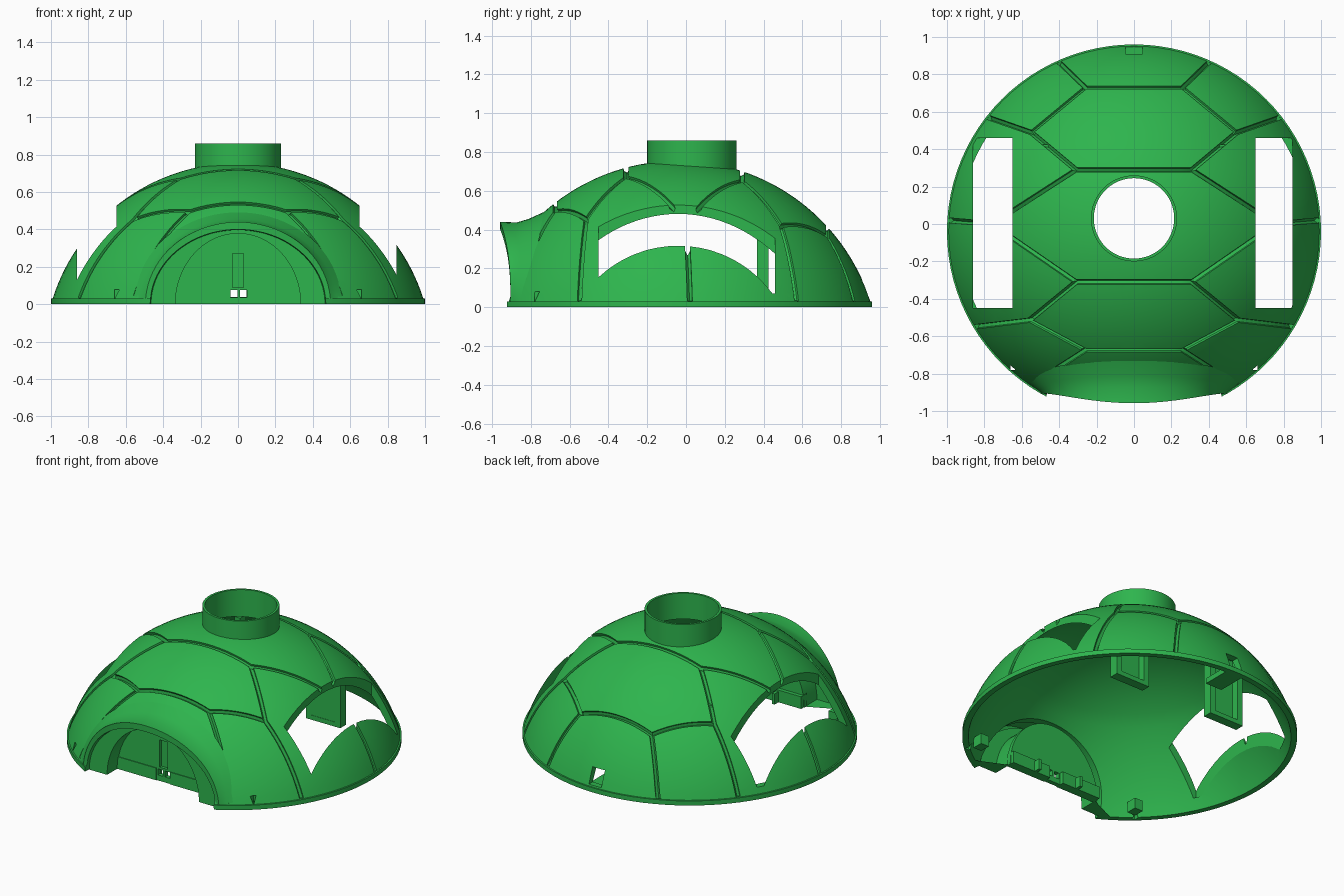
import bpy, bmesh, math
from mathutils import Vector

cube = bpy.data.objects.get("Cube")
if cube:
    bpy.data.objects.remove(cube)

green = bpy.data.materials.new("shell green")
green.use_nodes = True
green.diffuse_color = (0.027, 0.46, 0.075, 1)
green.node_tree.nodes["Principled BSDF"].inputs["Base Color"].default_value = green.diffuse_color

R, SINK, CY = 1.04, 0.285, -0.04      # sphere radius, depth of its centre, y of its axis
scene = bpy.context.scene
cutters = bpy.data.collections.new("cutters")
scene.collection.children.link(cutters)


def make(name, bm, coll=scene.collection):
    bmesh.ops.recalc_face_normals(bm, faces=bm.faces)
    mesh = bpy.data.meshes.new(name)
    bm.to_mesh(mesh)
    bm.free()
    mesh.materials.append(green)
    ob = bpy.data.objects.new(name, mesh)
    coll.objects.link(ob)
    ob.hide_render = coll == cutters
    return ob


def loft(name, rings, closed=True, caps=True, wrap=False, coll=scene.collection):
    """Skin a list of equal point rings."""
    bm = bmesh.new()
    vs = [[bm.verts.new(p) for p in ring] for ring in rings]
    n = len(vs[0])
    pairs = list(zip(vs, vs[1:])) + ([(vs[-1], vs[0])] if wrap else [])
    for a, b in pairs:
        for i in range(n if closed else n - 1):
            j = (i + 1) % n
            bm.faces.new((a[i], a[j], b[j], b[i]))
    if caps:
        bm.faces.new(vs[0])
        bm.faces.new(vs[-1])
    return make(name, bm, coll)


def box(name, x, y, z, coll=scene.collection):
    rings = [[(x[0], y[0], h), (x[1], y[0], h), (x[1], y[1], h), (x[0], y[1], h)] for h in z]
    return loft(name, rings, coll=coll)


def circle(r, z, cy, n=96):
    return [(r * math.cos(2 * math.pi * i / n), cy + r * math.sin(2 * math.pi * i / n), z)
            for i in range(n)]


def half_arch(rx, rz, y_of, n=40):
    """Half ellipse standing on the ground; y_of gives depth at each point."""
    pts = []
    for i in range(n + 1):
        a = math.pi * i / n
        x, z = rx * math.cos(a), rz * math.sin(a)
        pts.append((x, y_of(x, z, math.sin(a)), z))
    return pts


def carve(ob):
    """Cut everything in the cutters collection out of ob, then discard the cutters."""
    mod = ob.modifiers.new("carve", 'BOOLEAN')
    mod.operation, mod.solver = 'DIFFERENCE', 'EXACT'
    mod.operand_type, mod.collection = 'COLLECTION', cutters
    bpy.context.view_layer.objects.active = ob
    bpy.ops.object.modifier_apply(modifier=mod.name)
    for c in list(cutters.objects):
        bpy.data.objects.remove(c)


def cap_height(r):
    return math.sqrt(R * R - r * r) - SINK


def groove(p, q, width=0.015, depth=0.027, steps=10):
    """Narrow six-sided tube following the dome between two plan points."""
    path = []
    for i in range(steps + 1):
        x, y = Vector(p).lerp(Vector(q), i / steps)
        path.append(Vector((x, y, cap_height(min(math.hypot(x, y - CY), 0.99)))))
    rings = []
    for i, c in enumerate(path):
        t = (path[min(i + 1, steps)] - path[max(i - 1, 0)]).normalized()
        up = (c - Vector((0, CY, -SINK))).normalized()
        side = t.cross(up).normalized()
        rings.append([c + width * math.sin(k * math.pi / 3) * side + depth * math.cos(k * math.pi / 3) * up
                      for k in range(6)])
    loft("groove_cutter", rings, coll=cutters)


# Domed shell with a thin flange at the ground; the wall is a little thicker half way up
a0, a1, steps = math.asin(0.12 / R), math.asin(0.991 / R), 28
angles = [a0 + (a1 - a0) * i / steps for i in range(steps + 1)]
profile = [(R * math.sin(a), R * math.cos(a) - SINK) for a in angles]
profile += [(1.0, 0.03), (1.0, 0.0)]
b1 = math.acos(SINK / (R - 0.035))
for i in range(steps + 1):
    a = b1 + (a0 - b1) * i / steps
    inner = R - 0.035 - 0.012 * math.sin(math.pi * min(1, 2 * i / steps))
    profile.append((inner * math.sin(a), max(0, inner * math.cos(a) - SINK)))
shell = loft("shell", [circle(r, z, CY) for r, z in profile], caps=False, wrap=True)

# Plate grooves: edges of the hexagonal pattern
E, C, A = (0.31, 0.29), (0.55, 0.49), (0.26, 0.73)
G, H, I = (0.31, -0.31), (0.56, -0.515), (0.26, -0.675)
F = (0.76, 0.0)
edges = [(A, C), (C, E), (E, F), (F, G), (G, H), (H, I), (A, (0.405, 0.87)),
         (C, (0.78, 0.57)), (F, (0.99, 0.02)), (H, (0.85, -0.55)), (I, (0.55, -0.86))]
for s in (1, -1):
    for p, q in edges:
        groove((s * p[0], p[1]), (s * q[0], q[1]))
for p in (A, E, G, I):
    groove((-p[0], p[1]), p)
carve(shell)

# Openings: neck hole, front arch, side slots above the rim, rear notch, clip holes
loft("neck_cutter", [circle(0.22, z, 0.03, 64) for z in (0.5, 1.0)], coll=cutters)
loft("arch_cutter", [[(x, y, z - 0.01) for x, _, z in half_arch(0.47, 0.42, lambda *_: 0)]
                     for y in (-1.2, -0.6)], coll=cutters)
box("notch_cutter", (-0.045, 0.045), (0.85, 1.1), (0.04, 0.14), cutters)
for s, outer in ((1, 0.848), (-1, 0.862)):
    box("slot_cutter", sorted((s * 0.65, s * outer)), (-0.45, 0.46), (0.07, 0.9), cutters)
    box("clip_cutter", sorted((s * 0.635, s * 0.66)), (-0.78, -0.745), (-0.01, 0.08), cutters)
carve(shell)

# Neck tube on top
neck = [(0.215, 0.69), (0.23, 0.69), (0.23, 0.86), (0.215, 0.86)]
collar = loft("neck_tube", [circle(r, z, 0.03, 64) for r, z in neck], caps=False, wrap=True)


# Front hood: flares from the dome to a lip, with a flat face around a short tunnel
def on_dome(x, z, s):
    return CY - math.sqrt(R * R - (z + SINK) ** 2 - x * x) + 0.004


def lip(x, z, s):
    return -0.905 - 0.053 * s ** 3


hood_rings = [half_arch(0.56, 0.495, on_dome),
              half_arch(0.53, 0.455, lambda x, z, s: -0.882 + 0.07 * s),
              half_arch(0.51, 0.437, lambda x, z, s: -0.893 + 0.02 * s),
              half_arch(0.495, 0.44, lip),
              half_arch(0.47, 0.40, lip),
              half_arch(0.465, 0.397, lambda *_: -0.885),
              half_arch(0.335, 0.378, lambda *_: -0.885),
              half_arch(0.335, 0.378, lambda *_: -0.76)]
hood = loft("front_hood", hood_rings, closed=False, caps=False)
bm = bmesh.new()
for end in (0, -1):
    bm.faces.new([bm.verts.new(ring[end]) for ring in hood_rings])
make("hood_feet", bm)

# Back panel of the recess, with a shallow slot and two small holes
panel = loft("recess_panel", [half_arch(0.34, 0.383, lambda *_: y) for y in (-0.775, -0.745)])
box("inset_cutter", (-0.03, 0.03), (-0.8, -0.755), (0.09, 0.27), cutters)
for x in (-0.022, 0.03):
    box("hole_cutter", (x - 0.018, x + 0.018), (-0.9, -0.6), (0.036, 0.076), cutters)
carve(panel)

# Sill behind the rear notch
box("notch_sill", (-0.06, 0.06), (0.74, 0.93), (0, 0.035))

for s, label in ((1, "left"), (-1, "right")):
    # Ledge along the foot of the panel, in two halves around the holes
    box(label + "_ledge", sorted((s * 0.05, s * 0.335)), (-0.78, -0.72), (0, 0.08))
    box(label + "_ledge_tab", sorted((s * 0.15, s * 0.17)), (-0.725, -0.68), (0, 0.07))
    # Clip block inside the rim
    box(label + "_clip", sorted((s * 0.57, s * 0.63)), (-0.74, -0.67), (0, 0.07))
    # U-shaped bracket hanging under the dome beside the slot, closed by a front plate
    for x, top in ((0.24, 0.58), (0.45, 0.50)):
        box(label + "_bracket_arm", sorted((s * x, s * (x + 0.04))), (0.365, 0.425), (0.05, top))
    box(label + "_bracket_base", sorted((s * 0.28, s * 0.45)), (0.365, 0.425), (0.05, 0.08))
    box(label + "_bracket_plate", sorted((s * 0.28, s * 0.45)), (0.367, 0.38), (0.08, 0.50))

# Smooth the curved parts while keeping cut edges crisp
bpy.ops.object.select_all(action='DESELECT')
for ob in (shell, collar, hood, panel):
    ob.select_set(True)
bpy.context.view_layer.objects.active = shell
bpy.ops.object.shade_smooth_by_angle(angle=math.radians(30))
bpy.data.collections.remove(cutters)
